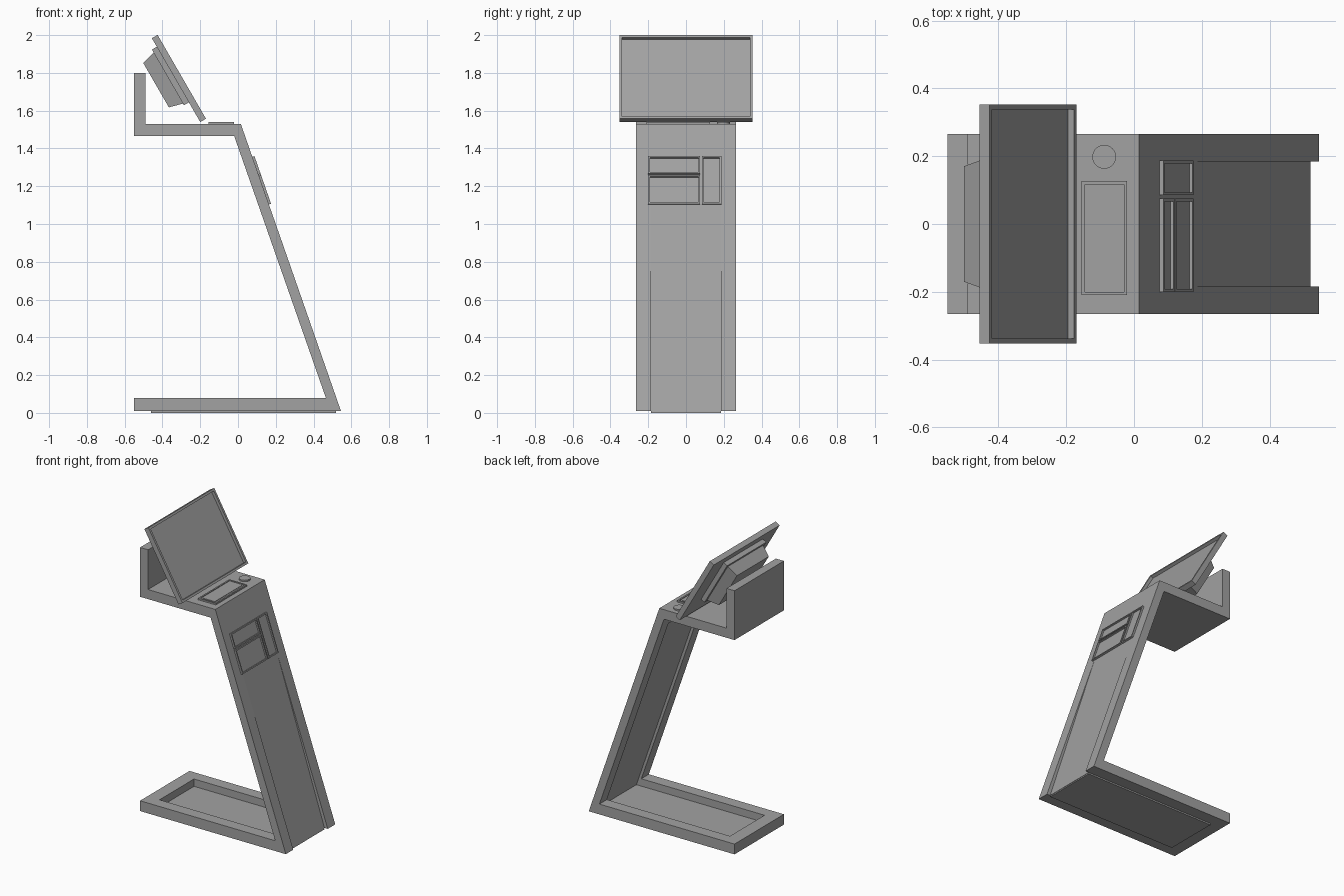
import bpy
import bmesh
from mathutils import Matrix, Vector

cube = bpy.data.objects.get("Cube")
if cube:
    bpy.data.objects.remove(cube, do_unlink=True)

grey = bpy.data.materials.new("mid_grey")
grey.use_nodes = True
colour = (0.36, 0.36, 0.36, 1)
grey.diffuse_color = colour
grey.node_tree.nodes["Principled BSDF"].inputs["Base Color"].default_value = colour


def finish(name, bm, matrix=None):
    """Turn a bmesh into a named grey object."""
    if matrix:
        bm.transform(matrix)
    bmesh.ops.recalc_face_normals(bm, faces=bm.faces)
    mesh = bpy.data.meshes.new(name)
    bm.to_mesh(mesh)
    bm.free()
    mesh.materials.append(grey)
    obj = bpy.data.objects.new(name, mesh)
    bpy.context.collection.objects.link(obj)
    return obj


def extrude_profile(name, points, half_width):
    """Extrude an x-z outline symmetrically along y."""
    bm = bmesh.new()
    face = bm.faces.new([bm.verts.new((x, -half_width, z)) for x, z in points])
    new = bmesh.ops.extrude_face_region(bm, geom=[face])["geom"]
    verts = [v for v in new if isinstance(v, bmesh.types.BMVert)]
    bmesh.ops.translate(bm, verts=verts, vec=(0, 2 * half_width, 0))
    return finish(name, bm)


def surface(x, z, nx, nz):
    """Local frame: x out of the surface, y across it, z up along it."""
    n = Vector((nx, 0, nz)).normalized()
    y = Vector((0, 1, 0))
    m = Matrix((n, y, n.cross(y))).transposed().to_4x4()
    m.translation = (x, 0, z)
    return m


def block(name, matrix, out, across, up, rim=0, sink=0, taper=0):
    """Box given by ranges; optional sunken front face or tapered back."""
    bm = bmesh.new()
    bmesh.ops.create_cube(bm, size=1)
    for v in bm.verts:
        v.co = [r[0] + (c + 0.5) * (r[1] - r[0])
                for c, r in zip(v.co, (out, across, up))]
    bm.normal_update()
    if rim:
        front = max(bm.faces, key=lambda f: f.calc_center_median().x)
        bmesh.ops.inset_region(bm, faces=[front], thickness=rim)
        back = bmesh.ops.extrude_face_region(bm, geom=[front])["geom"]
        verts = [v for v in back if isinstance(v, bmesh.types.BMVert)]
        bmesh.ops.translate(bm, verts=verts, vec=(-sink, 0, 0))
        if front.is_valid:
            bmesh.ops.delete(bm, geom=[front], context="FACES_ONLY")
    if taper:
        mid_y, mid_z = sum(across) / 2, sum(up) / 2
        for v in bm.verts:
            if v.co.x < sum(out) / 2:
                v.co.y += taper if v.co.y < mid_y else -taper
                v.co.z += taper if v.co.z < mid_z else -taper
    return finish(name, bm, matrix)


def cut(target, cutter):
    mod = target.modifiers.new("cut", "BOOLEAN")
    mod.operation = "DIFFERENCE"
    mod.solver = "EXACT"
    mod.object = cutter
    bpy.context.view_layer.objects.active = target
    bpy.ops.object.modifier_apply(modifier=mod.name)
    bpy.data.objects.remove(cutter, do_unlink=True)


# Stand: base, leaning column, shelf and rear upstand in one outline
stand = extrude_profile("stand", [
    (-0.55, 0.01), (0.545, 0.01), (0.015, 1.53), (-0.49, 1.53), (-0.49, 1.8),
    (-0.55, 1.8), (-0.55, 1.465), (-0.02, 1.465), (0.465, 0.08), (-0.55, 0.08)], 0.265)

# Tray in the base running up the back of the column
cut(stand, extrude_profile("tray_cutter", [
    (-0.46, 0.03), (0.502, 0.03), (0.023, 1.4), (-0.1, 1.4), (-0.46, 0.3)], 0.185))
# Front panel leaning slightly back between the side strips
cut(stand, extrude_profile("front_cutter", [
    (0.165, 1.1), (0.3, 1.1), (0.7, -0.05), (0.5395, -0.05)], 0.185))

# Foot plate under the base
extrude_profile("foot_plate", [(-0.46, 0), (0.52, 0), (0.516, 0.014), (-0.46, 0.014)], 0.185)

# Monitor with sunken screen, rear plate and tapered housing
tilt = surface(-0.2, 1.54, 0.866, 0.5)
block("monitor", tilt, (0, 0.035), (-0.353, 0.353), (0, 0.512), 0.021, 0.02)
block("monitor_rear_plate", tilt, (-0.03, 0), (-0.21, 0.21), (0.12, 0.46))
block("monitor_housing", tilt, (-0.105, -0.03), (-0.19, 0.19), (0.13, 0.442), taper=0.02)

# Reader bays on the column front
column = surface(0.015, 1.53, 1.52, 0.53)
bays = {"upper_bay": ((-0.2, 0.075), (-0.283, -0.185)),
        "lower_bay": ((-0.2, 0.075), (-0.452, -0.292)),
        "side_bay": ((0.085, 0.187), (-0.452, -0.185))}
for name, (across, up) in bays.items():
    block(name, column, (-0.01, 0.012), across, up, 0.012, 0.01)

# Scanner pad and round button on the shelf
shelf = surface(0, 1.53, 0, 1)
block("scanner_pad", shelf, (-0.005, 0.01), (-0.21, 0.127), (0.02, 0.155), 0.014, 0.005)
block("scanner_window", shelf, (0, 0.008), (-0.187, 0.104), (0.043, 0.132))
bm = bmesh.new()
bmesh.ops.create_cone(bm, cap_ends=True, segments=32, radius1=0.035, radius2=0.035, depth=0.014)
button = finish("round_button", bm, Matrix.Translation((-0.088, 0.198, 1.533)))
for poly in button.data.polygons:
    poly.use_smooth = len(poly.vertices) == 4
